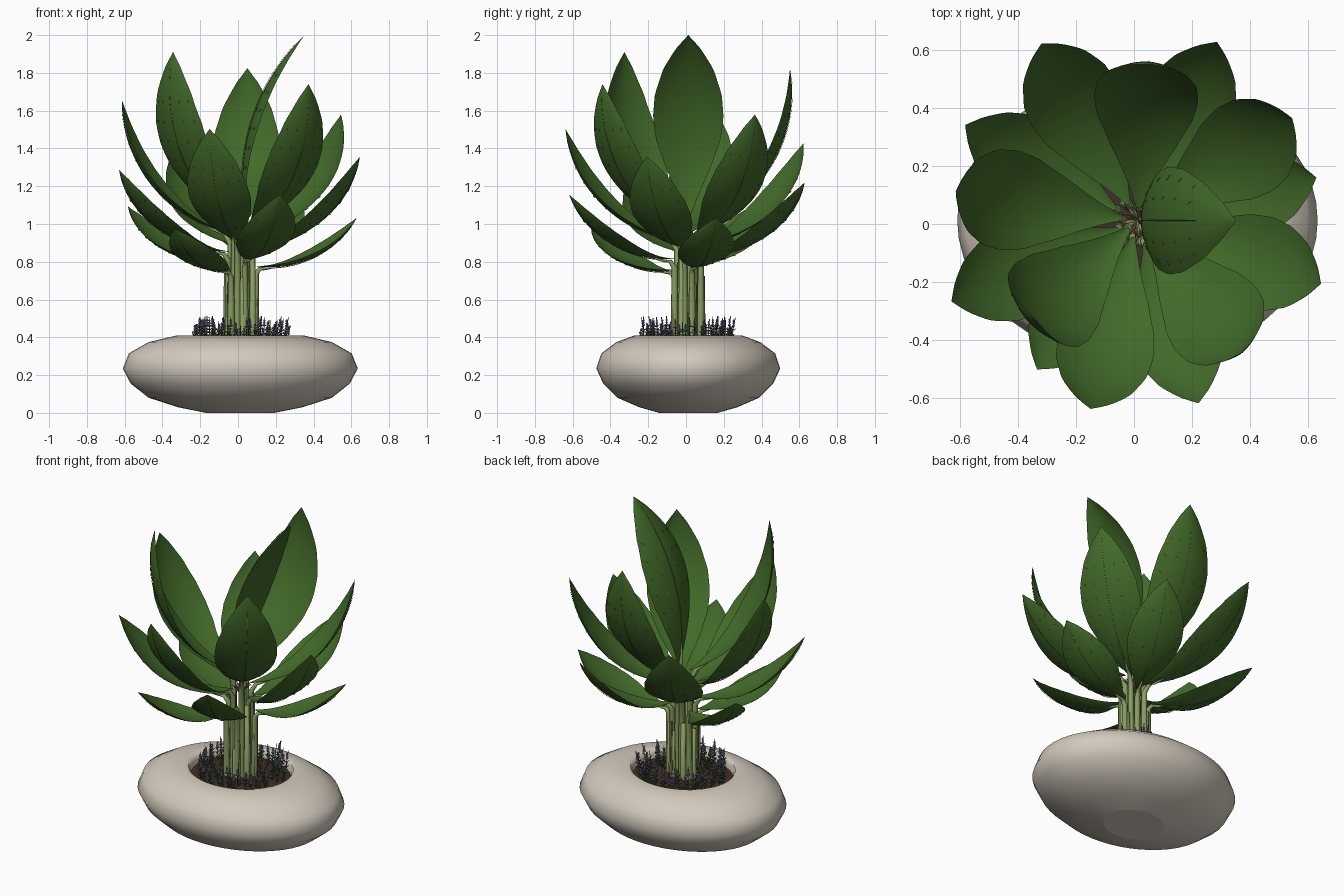
import bpy, bmesh, math, random
from math import sin, cos, pi, radians
from mathutils import Vector

random.seed(4)
if "Cube" in bpy.data.objects:
    bpy.data.objects.remove(bpy.data.objects["Cube"])

CENTRE = Vector((0.012, 0.012, 0))


def material(name, rgb):
    m = bpy.data.materials.new(name)
    m.use_nodes = True
    m.diffuse_color = (*rgb, 1)
    bsdf = m.node_tree.nodes["Principled BSDF"]
    bsdf.inputs["Base Color"].default_value = (*rgb, 1)
    bsdf.inputs["Roughness"].default_value = 0.7
    return m


LEAF = material("leaf green", (0.054, 0.142, 0.022))
VEIN = material("vein olive", (0.2, 0.25, 0.08))
STEM = material("stem pale green", (0.25, 0.34, 0.12))
HUSK = material("husk red brown", (0.13, 0.06, 0.045))
POT = material("stone beige", (0.65, 0.59, 0.51))
SOIL = material("soil brown", (0.05, 0.028, 0.02))
HERB = material("herb dark green", (0.07, 0.12, 0.06))
FLOWER = material("flower violet", (0.2, 0.16, 0.36))


def finish(bm, name, mats, smooth=True):
    me = bpy.data.meshes.new(name)
    bm.to_mesh(me)
    bm.free()
    ob = bpy.data.objects.new(name, me)
    ob.location = CENTRE
    bpy.context.collection.objects.link(ob)
    for m in mats:
        me.materials.append(m)
    if smooth:
        me.shade_smooth()
    return ob


def skin(bm, rings, closed=True, mat=0):
    """Bridge successive rows of points with quads."""
    rows = [[bm.verts.new(p) for p in ring] for ring in rings]
    n = len(rows[0])
    for a, b in zip(rows, rows[1:]):
        for k in range(n if closed else n - 1):
            f = bm.faces.new((a[k], a[(k + 1) % n], b[(k + 1) % n], b[k]))
            f.material_index = mat
    return rows


def tube(bm, pts, radii, sides=8, mat=0):
    rings = []
    for k, p in enumerate(pts):
        d = (pts[min(k + 1, len(pts) - 1)] - pts[max(k - 1, 0)]).normalized()
        u = d.orthogonal().normalized() if abs(d.z) < 0.5 else d.cross(Vector((0, 1, 0))).normalized()
        v = d.cross(u)
        rings.append([p + radii[k] * (u * cos(2 * pi * s / sides) + v * sin(2 * pi * s / sides))
                      for s in range(sides)])
    rows = skin(bm, rings, mat=mat)
    bm.faces.new(rows[-1]).material_index = mat


# Pot: elliptical pebble, lathed from (x radius, y radius, height)
profile = [(.18, .155, 0), (.33, .26, .03), (.485, .375, .08), (.58, .45, .155), (.622, .487, .235),
           (.59, .46, .315), (.485, .38, .375), (.335, .285, .41), (.305, .272, .405),
           (.293, .264, .385), (.29, .262, .33)]
N = 48
bm = bmesh.new()
rows = skin(bm, [[(rx * cos(2 * pi * s / N), ry * sin(2 * pi * s / N), z) for s in range(N)]
                 for rx, ry, z in profile])
bm.faces.new(list(reversed(rows[0])))
pot = finish(bm, "pot", [POT])
bpy.context.view_layer.objects.active = pot
pot.select_set(True)
bpy.ops.object.shade_smooth_by_angle(angle=radians(50))
pot.data.polygons[-1].use_smooth = False

# Soil: gently domed disc
bm = bmesh.new()
rows = skin(bm, [[(.292 * f * cos(2 * pi * s / N), .263 * f * sin(2 * pi * s / N), .375 - .02 * f * f)
                  for s in range(N)] for f in (1, .7, .35, .05)])
bm.faces.new(rows[-1])
finish(bm, "soil", [SOIL])

# Leaf spiral: each leaf is an arc that curls upward, turned by the golden angle
TIP_R = [-.34, .49, .54, .58, .635, .64, .67, .695, .67, .70, .675, .665, .68, .635, .62]
WIDTH = [(0, .04), (.1, .25), (.25, .62), (.4, .91), (.52, 1), (.65, .95), (.8, .71), (.92, .35), (1, 0)]


def width_at(t):
    for (a, wa), (b, wb) in zip(WIDTH, WIDTH[1:]):
        if t <= b:
            return wa + (wb - wa) * (t - a) / (b - a)
    return 0


class Leaf:
    def __init__(self, i):
        inner = i == 0                       # youngest leaf bends over the middle
        self.az = pi if inner else radians(-137.5 * i + 1)
        self.rb = -.03 if inner else .035 + .004 * i
        self.zb = 1.03 - .0195 * i
        dr = TIP_R[i] - self.rb
        dz = 2 - .09 * i + .0012 * i * i - self.zb
        self.curl = radians(57 if inner else 83 - 1.3 * i)
        self.p0 = math.atan2(dz, dr) - self.curl / 2
        self.R = math.hypot(dr, dz) / (2 * sin(self.curl / 2))
        self.half = .187 - .003 * i
        self.out = Vector((cos(self.az), sin(self.az), 0))
        self.side = Vector((-sin(self.az), cos(self.az), 0))

    def point(self, t, v=0, lift=0):
        p = self.p0 + self.curl * t
        r = self.rb + self.R * (sin(p) - sin(self.p0))
        z = self.zb + self.R * (cos(self.p0) - cos(p))
        w = self.half * width_at(t)
        normal = self.out * -sin(p) + Vector((0, 0, cos(p)))
        return (self.out * r + Vector((0, 0, z)) + self.side * (w * v)
                + normal * (.24 * w * v * v + lift))


leaves = [Leaf(i) for i in range(len(TIP_R))]
for i, lf in enumerate(leaves):
    # Blade
    bm = bmesh.new()
    skin(bm, [[lf.point(k / 28, v / 5) for v in range(-5, 6)] for k in range(29)], closed=False)
    bmesh.ops.remove_doubles(bm, verts=bm.verts, dist=1e-5)
    finish(bm, f"leaf_{i + 1}", [LEAF])

    # Midrib and short side veins, kept on the underside
    bm = bmesh.new()
    ts = [k / 28 for k in range(3, 27)]
    tube(bm, [lf.point(t, 0, -.0035) for t in ts], [.0028 * (1.1 - t) for t in ts], 5)
    for k in range(6):
        for v in (-.75, -.4, .4, .75):
            t = .25 + .1 * k
            tube(bm, [lf.point(t, v, -.0022), lf.point(t + .012, v * 1.12, -.0022)], [.0016] * 2, 4)
    finish(bm, f"leaf_veins_{i + 1}", [VEIN])

    # Stalk from the soil into the underside of the leaf base
    bm = bmesh.new()
    top = lf.point(0, 0, -.012)
    foot = Vector((top.x * .95, top.y * .95, .34))
    pts = [foot, foot.lerp(top, .5), foot.lerp(top, .93), lf.point(.03, 0, -.012),
           lf.point(.07, 0, -.009), lf.point(.14, 0, -.004)]
    tube(bm, pts, [.02, .018, .016, .0115, .008, .003])
    finish(bm, f"stalk_{i + 1}", [STEM])

# Cut stubs of old stalks around the bundle, some dried brown
bm = bmesh.new()
for k in range(7):
    a = 2 * pi * k / 7 + .4
    foot = Vector((.075 * cos(a), .075 * sin(a), .34))
    tube(bm, [foot, foot + Vector((0, 0, random.uniform(.3, .5)))], [.017, .013])
for k in range(5):
    a = 2 * pi * k / 5 + .1
    foot = Vector((.086 * cos(a), .086 * sin(a), .36))
    tube(bm, [foot, foot + Vector((0, 0, random.uniform(.25, .4)))], [.008, .004], 5, mat=1)
finish(bm, "old_stalks", [STEM, HUSK])

# Crown of narrow spikes in the heart of the leaves
bm = bmesh.new()
for k in range(16):
    d = Vector((cos(k * 2.4), sin(k * 2.4), 0))
    start = Vector((0, 0, .86))
    tube(bm, [start, start + d * .03 + Vector((0, 0, .05)), start + d * .06 + Vector((0, 0, .07))],
         [.008, .007, .001], 4, mat=k % 2)
finish(bm, "crown_spikes", [STEM, HUSK])

# Small flowering herbs ringed around the stalks, leaning outward
bm = bmesh.new()
for k in range(84):
    a = k * 2.4
    r = .12 + .125 * math.sqrt(random.random())
    out = Vector((cos(a), sin(a), 0))
    base = out * r + Vector((0, 0, .35))
    h = random.uniform(.075, .165)
    tip = base + out * random.uniform(0, .035) + Vector((0, 0, h))
    tube(bm, [base, tip], [.0025, .002], 4)
    # Leaflets in crossed pairs
    for j in range(6):
        p = base.lerp(tip, .15 + .1 * j)
        for s in (0, pi):
            b = a + j * pi / 2 + s
            d = Vector((cos(b), sin(b), .6)) * .017
            tube(bm, [p, p + d * .5, p + d], [.001, .0035, .0006], 3)
    # Flower spike of stacked whorls
    if k % 4:
        for j in range(3):
            p = base.lerp(tip, .68) + Vector((0, 0, .0125 * j))
            tube(bm, [p, p + Vector((0, 0, .005)), p + Vector((0, 0, .0125))],
                 [.003, .009 - .001 * j, .003], 6, mat=1)
finish(bm, "herbs", [HERB, FLOWER], smooth=False)
